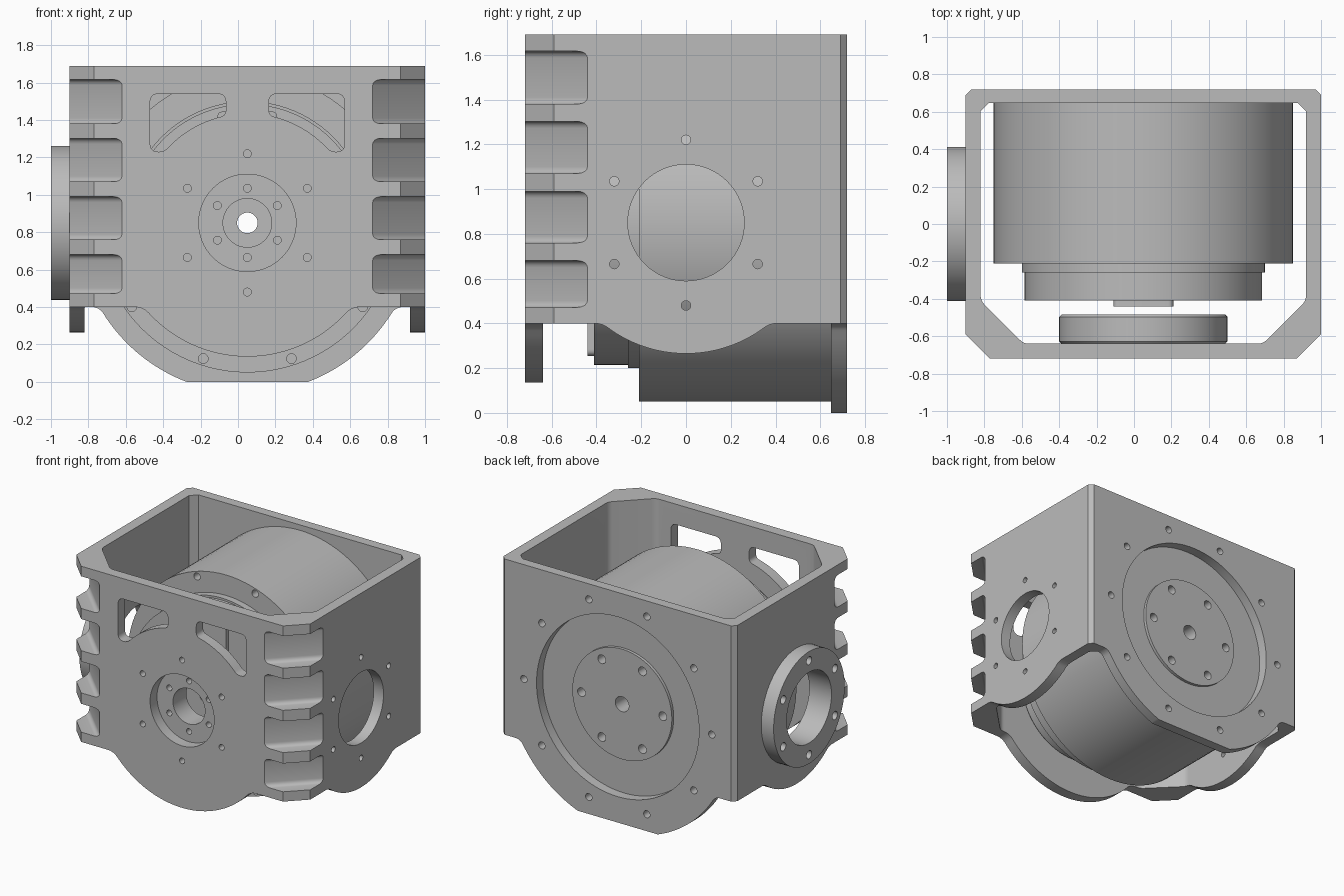
import bpy, bmesh, math
from mathutils import Vector, Matrix

if "Cube" in bpy.data.objects:
    bpy.data.objects.remove(bpy.data.objects["Cube"], do_unlink=True)

CX, CZ = 0.05, 0.85          # main axis of the motor
GREY = (0.5, 0.5, 0.5, 1)
mat = bpy.data.materials.new("machined grey")
mat.use_nodes = True
mat.diffuse_color = GREY
bsdf = next(n for n in mat.node_tree.nodes if n.type == 'BSDF_PRINCIPLED')
bsdf.inputs["Base Color"].default_value = GREY


def make(name, bm):
    bmesh.ops.recalc_face_normals(bm, faces=bm.faces)
    me = bpy.data.meshes.new(name)
    bm.to_mesh(me)
    bm.free()
    me.materials.append(mat)
    ob = bpy.data.objects.new(name, me)
    bpy.context.collection.objects.link(ob)
    return ob


def place(axis, u, v, t):
    return {'x': (t, u, v), 'y': (u, t, v), 'z': (u, v, t)}[axis]


def add_prism(bm, pts, axis, a, b):
    """Extrude a 2D outline along an axis from a to b."""
    ends = [[bm.verts.new(place(axis, u, v, t)) for u, v in pts] for t in (a, b)]
    for loop in ends:
        bm.faces.new(loop)
    for i in range(len(pts)):
        j = (i + 1) % len(pts)
        bm.faces.new((ends[0][i], ends[0][j], ends[1][j], ends[1][i]))
    return ends


def prism(name, pts, axis, a, b):
    bm = bmesh.new()
    add_prism(bm, pts, axis, a, b)
    return make(name, bm)


def arc(cu, cv, r, a0, a1, n):
    return [(cu + r * math.cos(a0 + (a1 - a0) * i / n),
             cv + r * math.sin(a0 + (a1 - a0) * i / n)) for i in range(n + 1)]


def rods(name, cu, ring, n, r, axis, a, b, start=math.pi / 2, seg=20):
    """A circle of n round rods around (cu, CZ)."""
    bm = bmesh.new()
    for i in range(n):
        t = start + math.tau * i / n
        pts = arc(cu + ring * math.cos(t), CZ + ring * math.sin(t), r, 0, math.tau, seg)
        add_prism(bm, pts[:-1], axis, a, b)
    return make(name, bm)


def rounded(pts):
    """Round each (u, v, d) corner with a short curve."""
    out = []
    for i, (u, v, d) in enumerate(pts):
        p = Vector((u, v))
        if not d:
            out.append((u, v))
            continue
        q0 = p + (Vector(pts[i - 1][:2]) - p).normalized() * d
        q1 = p + (Vector(pts[(i + 1) % len(pts)][:2]) - p).normalized() * d
        for k in range(7):
            s = k / 6
            out.append(tuple(q0 * (1 - s) ** 2 + p * 2 * s * (1 - s) + q1 * s * s))
    return out


def lathe(name, profile, seg=96):
    """Spin a closed (radius, y) profile around the motor axis."""
    bm = bmesh.new()
    rings = []
    for i in range(seg):
        t = math.tau * i / seg
        rings.append([bm.verts.new((CX + r * math.cos(t), y, CZ + r * math.sin(t)))
                      for r, y in profile])
    for i in range(seg):
        p, q = rings[i], rings[(i + 1) % seg]
        for k in range(len(profile)):
            m = (k + 1) % len(profile)
            bm.faces.new((p[k], p[m], q[m], q[k]))
    return make(name, bm)


def cut(ob, cutters):
    """Subtract the cutters, bake the result and remove them."""
    for c in cutters:
        c.hide_render = True
        mod = ob.modifiers.new("cut", 'BOOLEAN')
        mod.operation, mod.solver, mod.object = 'DIFFERENCE', 'EXACT', c
    dg = bpy.context.evaluated_depsgraph_get()
    me = bpy.data.meshes.new_from_object(ob.evaluated_get(dg))
    ob.modifiers.clear()
    ob.data = me
    for c in cutters:
        bpy.data.objects.remove(c, do_unlink=True)


def lower_edge(cu, r, f):
    """Rounded lug outline hanging from the wall bottom, as a cutter below it."""
    h = 0.45
    dx = math.sqrt((r + f) ** 2 - (h + f) ** 2)
    t = math.atan2(h + f, dx)
    side = arc(dx, -h - f, f, math.pi / 2, math.pi - t, 6)
    lug = arc(0, 0, r, -t, -math.pi / 2, 24)[1:]
    half = side + lug
    full = half + [(-u, v) for u, v in reversed(half[:-1])]
    return [(cu + u, CZ + v) for u, v in full]


def lug_cutter(cu, r, f, axis, lo, hi, a, b):
    pts = lower_edge(cu, r, f)
    return prism("lug_cutter", [(hi, -1), (hi, 0.4)] + pts + [(lo, 0.4), (lo, -1)], axis, a, b)


def outline(left, front, back, chamfer, corner, n_round):
    """Housing plan, mirrored about the motor axis."""
    half = [(left, front + chamfer, n_round), (left + chamfer, front, n_round)]
    rear = [(left + corner, back, 0), (left, back - corner, 0)]
    flip = lambda pts: [(2 * CX - p[0],) + p[1:] for p in reversed(pts)]
    return rounded(half + flip(half) + flip(rear) + rear)


# Housing: four walls, open top and bottom
housing = prism("housing", outline(-0.9, -0.72, 0.72, 0.13, 0.03, 0), 'z', 0, 1.69)
cutters = [prism("cavity", outline(-0.82, -0.64, 0.648, 0.23, 0.045, 0.03), 'z', -1, 3)]

# Lower edges of front, back and side walls
cutters += [lug_cutter(CX, 0.715, 0.1, 'y', -2, 2, -1, -0.6),
            lug_cutter(CX, 0.91, 0.07, 'y', -2, 2, 0.6, 1),
            lug_cutter(0, 0.585, 0.1, 'x', -0.63, 0.64, -2, 2)]

# Pockets between the cooling fins on the front corners
for z0, z1 in ((0.472, 0.68), (0.76, 0.99), (1.07, 1.302), (1.38, 1.616)):
    for s in (-1, 1):
        bm = bmesh.new()
        plan = [(-0.95, 0.36 - 0.75), (-0.39, -0.95), (-1.3, -1.2)]
        plan[0] = (-1.04, -0.30)
        plan = [(CX + s * (CX - u), v) for u, v in plan]
        lo, hi = add_prism(bm, plan, 'z', z0, z1)
        edges = [bm.edges.get(e[:2]) for e in (lo, hi)]
        bmesh.ops.bevel(bm, geom=edges, offset=0.03, segments=4, profile=0.5, affect='EDGES')
        cutters.append(make("fin_pocket", bm))

# Curved slots in the front wall
curve = arc(CX, CZ, 0.585, math.radians(101.3), math.radians(139.5), 10)
slot = rounded([(-0.47, 1.54, 0.045), (-0.065, 1.54, 0.045)]
               + [curve[0] + (0.03,)] + [p + (0,) for p in curve[1:-1]]
               + [curve[-1] + (0.03,), (-0.47, 1.23, 0.045)])
cutters += [prism("slot", slot, 'y', -1, -0.55),
            prism("slot", [(2 * CX - u, v) for u, v in slot], 'y', -1, -0.55)]

# Bores and bolt holes
cutters += [rods("front_bore", CX, 0, 1, 0.26, 'y', -1, -0.5, seg=64),
            rods("front_bolts", CX, 0.37, 6, 0.021, 'y', -1, -0.5),
            rods("back_bore", CX, 0, 1, 0.66, 'y', 0.5, 1, seg=96),
            rods("back_bolts", CX, 0.763, 10, 0.026, 'y', 0.5, 1, start=0),
            rods("side_bore", 0, 0, 1, 0.26, 'x', -2, 2, seg=64),
            rods("side_bolts", 0, 0.37, 6, 0.021, 'x', -2, 2)]
cut(housing, cutters)

# Stepped motor body with a through bore
motor = lathe("motor_body", [(0.055, -0.41), (0.635, -0.41), (0.635, -0.26), (0.65, -0.26),
                             (0.65, -0.21), (0.8, -0.21), (0.8, 0.648), (0.404, 0.648),
                             (0.404, 0.67), (0.055, 0.67)])
cut(motor, [rods("bolts", CX, 0.763, 10, 0.026, 'y', -0.5, -0.12, start=0),
            rods("bolts", CX, 0.763, 10, 0.026, 'y', 0.56, 1, start=0),
            rods("bolts", CX, 0.33, 6, 0.032, 'y', 0.56, 1, start=0)])

# Raised bar across the motor face
bar = prism("motor_face_bar", rounded([(CX + u * 0.16, CZ + v * 0.595, 0.03) for u, v in
                                       ((-1, -1), (1, -1), (1, 1), (-1, 1))]), 'y', -0.44, -0.41)
cut(bar, [rods("bore", CX, 0, 1, 0.055, 'y', -1, 0, seg=32)])

# Output hub behind the front wall
hub = lathe("output_hub", [(0.13, -0.64), (0.438, -0.64), (0.45, -0.628), (0.45, -0.497),
                           (0.438, -0.485), (0.13, -0.485)])
cut(hub, [rods("bolts", CX, 0.185, 6, 0.021, 'y', -1, -0.56)])

# Mounting ring on the side wall
ring = rods("side_mounting_ring", 0, 0, 1, 0.412, 'x', -1, -0.9, seg=96)
cut(ring, [rods("bore", 0, 0, 1, 0.26, 'x', -2, 2, seg=64),
           rods("bolts", 0, 0.345, 6, 0.03, 'x', -2, 2)])

# Smooth curved faces, crisp edges
bpy.ops.object.select_all(action='DESELECT')
for ob in (housing, motor, bar, hub, ring):
    ob.select_set(True)
    bpy.context.view_layer.objects.active = ob
bpy.ops.object.shade_smooth_by_angle(angle=math.radians(25))
